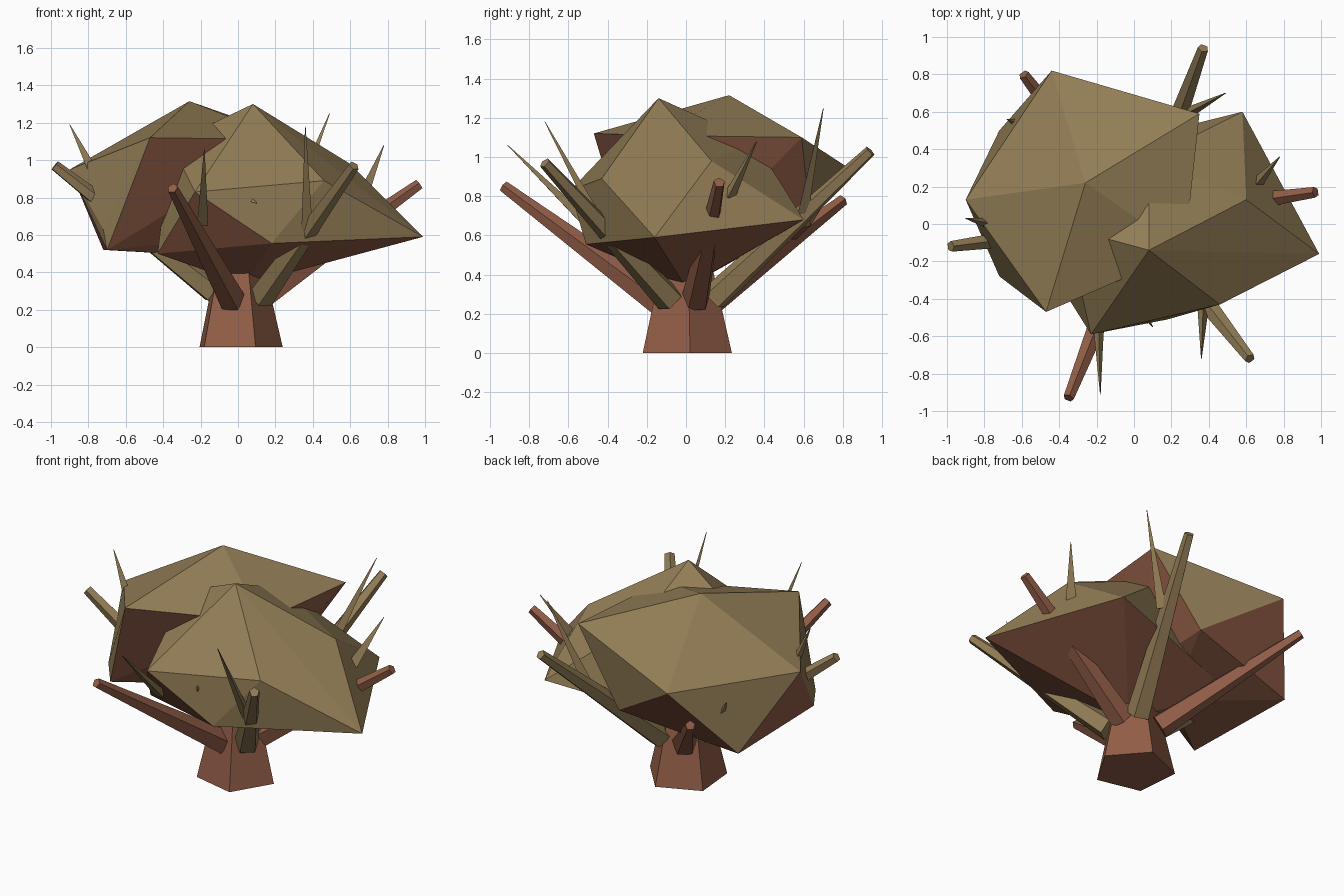
import bpy
import bmesh
import math
from mathutils import Vector

cube = bpy.data.objects.get("Cube")
if cube:
    bpy.data.objects.remove(cube, do_unlink=True)


def make_material(name, color):
    mat = bpy.data.materials.new(name)
    mat.use_nodes = True
    mat.diffuse_color = (*color, 1)
    mat.node_tree.nodes["Principled BSDF"].inputs["Base Color"].default_value = (*color, 1)
    return mat


olive = make_material("olive_leaves", (0.29, 0.205, 0.093))
bark = make_material("brown_bark", (0.29, 0.112, 0.064))


def finish(bm, name, *materials):
    """Turn a bmesh into a flat-shaded object."""
    bmesh.ops.recalc_face_normals(bm, faces=bm.faces)
    mesh = bpy.data.meshes.new(name)
    bm.to_mesh(mesh)
    bm.free()
    for mat in materials:
        mesh.materials.append(mat)
    obj = bpy.data.objects.new(name, mesh)
    bpy.context.collection.objects.link(obj)
    return obj


def foliage(name, points):
    """Faceted leaf clump: olive outside, brown on faces that look down."""
    bm = bmesh.new()
    for point in points:
        bm.verts.new(point)
    result = bmesh.ops.convex_hull(bm, input=bm.verts)
    loose = [v for v in bm.verts if not v.link_faces]
    bmesh.ops.delete(bm, geom=loose, context='VERTS')
    bmesh.ops.recalc_face_normals(bm, faces=bm.faces)
    bm.normal_update()
    for face in bm.faces:
        face.material_index = 1 if face.normal.z < -0.25 else 0
    finish(bm, name, olive, bark)


def limb(name, start, end, base_radius, tip_radius, sides, mat):
    """Tapered straight limb between two points."""
    start, end = Vector(start), Vector(end)
    axis = end - start
    bm = bmesh.new()
    bmesh.ops.create_cone(bm, cap_ends=True, segments=sides, radius1=base_radius,
                          radius2=tip_radius, depth=axis.length)
    matrix = axis.to_track_quat('Z', 'Y').to_matrix().to_4x4()
    matrix.translation = (start + end) / 2
    bm.transform(matrix)
    return finish(bm, name, mat)


# Trunk: tapered five-sided stump
bm = bmesh.new()
rings = []
for radius, height in ((0.24, 0), (0.135, 0.45)):
    ring = []
    for i in range(5):
        angle = math.radians(5) + math.tau * i / 5
        ring.append(bm.verts.new((radius * math.cos(angle), radius * math.sin(angle), height)))
    rings.append(ring)
    bm.faces.new(ring)
lower, upper = rings
for i in range(5):
    j = (i + 1) % 5
    bm.faces.new((lower[i], lower[j], upper[j], upper[i]))
finish(bm, "trunk", bark)

# Front clump of leaves: crown, upper ring, lower ring, underside
foliage("front_foliage", [
    (0.08, -0.14, 1.30),
    (0.46, -0.43, 0.89), (0.60, 0.13, 0.98), (0.08, 0.35, 1.08),
    (-0.36, -0.02, 1.09), (-0.23, -0.59, 0.83),
    (0.99, -0.16, 0.59), (0.58, 0.60, 0.68), (-0.42, 0.35, 0.53),
    (-0.43, -0.27, 0.50), (0.18, -0.51, 0.555),
    (0.04, 0.0, 0.335),
])

# Back clump of leaves
foliage("back_foliage", [
    (-0.26, 0.22, 1.315),
    (-0.47, -0.47, 1.12), (-0.90, 0.13, 0.95), (-0.44, 0.82, 0.95),
    (0.35, 0.59, 1.10), (0.27, -0.15, 1.11),
    (-0.72, -0.28, 0.63), (-0.70, -0.29, 0.52), (-0.72, 0.50, 0.52),
    (0.03, 0.635, 0.65), (0.05, 0.10, 0.60),
    (-0.20, 0.10, 0.49),
])

# Branches radiating from the trunk
branches = [
    ("front_branch", (-0.03, -0.12, 0.25), (-0.35, -0.93, 0.85), bark),
    ("front_left_branch", (0.12, -0.08, 0.27), (0.62, -0.72, 0.97), olive),
    ("left_branch", (0.13, 0.05, 0.27), (0.97, 0.17, 0.87), bark),
    ("back_left_branch", (0.08, 0.14, 0.28), (0.37, 0.94, 1.03), olive),
    ("back_right_branch", (-0.08, 0.13, 0.27), (-0.59, 0.80, 0.78), bark),
    ("right_branch", (-0.13, -0.01, 0.30), (-0.98, -0.12, 0.97), olive),
]
for name, start, end, mat in branches:
    limb(name, start, end, 0.075, 0.03, 5, mat)

# Thin thorns poking out of the leaves
thorns = [
    ("front_thorn", (-0.19, -0.51, 0.66), (-0.18, -0.91, 1.06)),
    ("front_left_thorn", (0.37, -0.43, 0.63), (0.36, -0.72, 1.18)),
    ("back_left_thorn", (0.28, 0.59, 0.72), (0.49, 0.70, 1.25)),
    ("left_thorn", (0.66, 0.22, 0.80), (0.78, 0.36, 1.08)),
    ("right_thorn", (-0.76, 0.0, 0.90), (-0.90, 0.03, 1.19)),
    ("back_right_thorn", (-0.60, 0.53, 0.72), (-0.68, 0.56, 0.86)),
    ("small_front_thorn", (0.03, -0.45, 0.81), (0.10, -0.55, 0.77)),
]
for name, start, end in thorns:
    limb(name, start, end, 0.035, 0.002, 3, olive)
